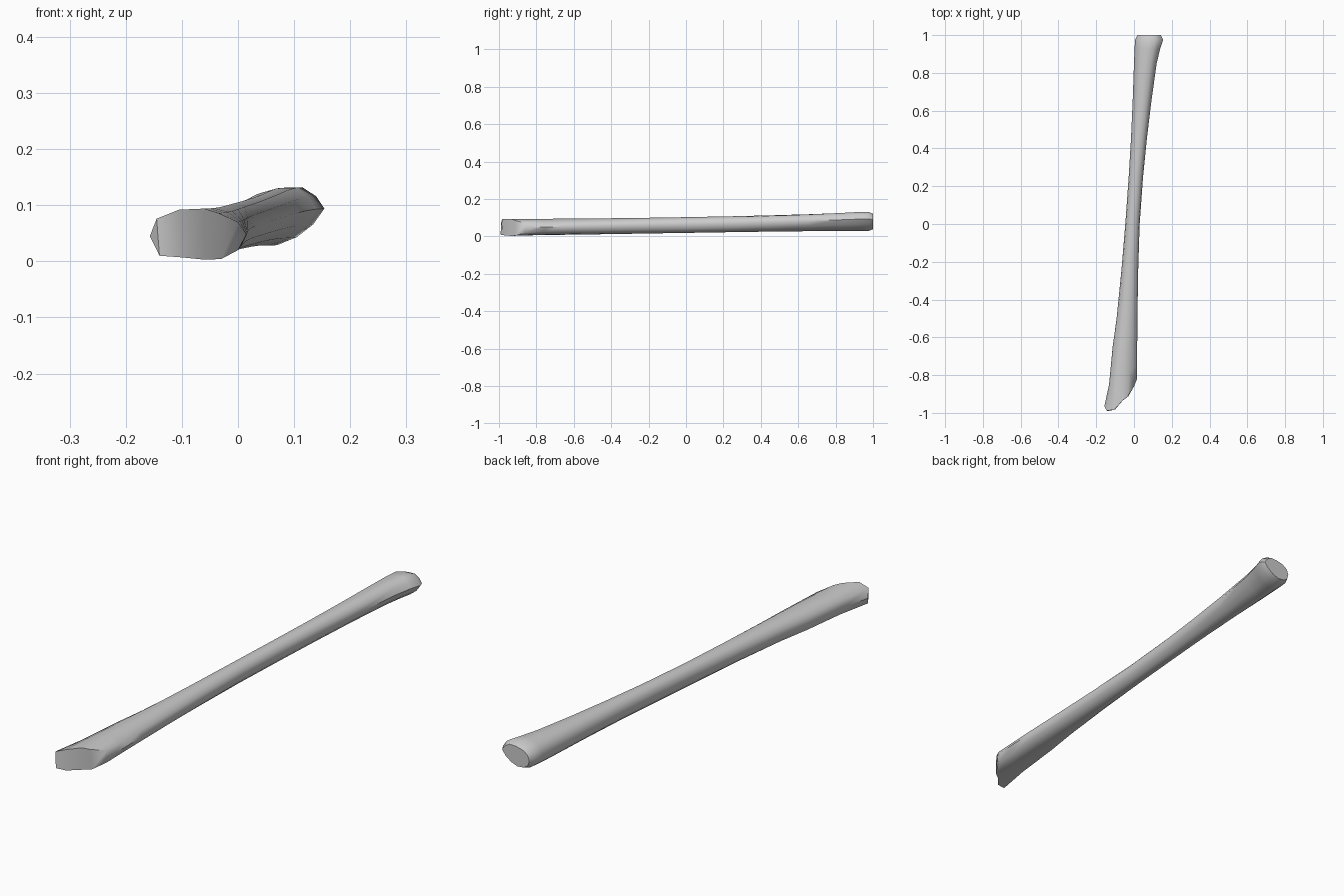
import bpy, bmesh

if "Cube" in bpy.data.objects:
    bpy.data.objects.remove(bpy.data.objects["Cube"])

# Cross-sections (x, z), 12 points: left tip, along the bottom, right tip, back over the top
FRONT = [(-.157, .045), (-.14, .01), (-.10, .007), (-.06, .003), (-.03, .004), (0, .02),
         (.015, .048), (0, .07), (-.035, .086), (-.06, .094), (-.105, .092), (-.145, .076)]
MID = [(0, .5), (.07, .22), (.25, .05), (.5, 0), (.73, .08), (.92, .26),
       (1, .52), (.95, .75), (.76, .93), (.5, 1), (.24, .93), (.06, .76)]
BACK = [(.005, .075), (.012, .048), (.035, .032), (.07, .028), (.105, .042), (.135, .065),
        (.155, .093), (.14, .115), (.115, .131), (.078, .130), (.04, .120), (.015, .102)]

# Stations along the shaft: y, left, right, bottom, top, weight of front shape, weight of back shape
STATIONS = [
    (-.80, -.132, .016, .007, .094, .85, 0),
    (-.65, -.113, .017, .009, .095, .6, 0),
    (-.50, -.092, .018, .011, .096, .35, 0),
    (-.25, -.067, .022, .015, .099, .1, 0),
    (.00, -.046, .030, .019, .103, 0, 0),
    (.25, -.028, .048, .023, .108, 0, .15),
    (.45, -.016, .068, .026, .113, 0, .4),
    (.65, -.007, .092, .028, .119, 0, .7),
    (.85, .000, .120, .028, .127, 0, .95),
    (.93, .003, .139, .028, .131, 0, 1),
    (.975, .006, .154, .029, .132, 0, 1),
]
# Slanted front end seen from above: x, y
END_PLAN = [(-.157, -.965), (-.143, -.992), (-.10, -.982), (-.06, -.935),
            (-.035, -.915), (-.018, -.905), (0, -.86), (.016, -.82)]


def normalise(pts):
    xs, zs = zip(*pts)
    return [((x - min(xs)) / (max(xs) - min(xs)), (z - min(zs)) / (max(zs) - min(zs)))
            for x, z in pts]


def end_y(x):
    for (x0, y0), (x1, y1) in zip(END_PLAN, END_PLAN[1:]):
        if x <= x1:
            return y0 + (y1 - y0) * (x - x0) / (x1 - x0)
    return END_PLAN[-1][1]


nf, nb = normalise(FRONT), normalise(BACK)
bm = bmesh.new()
rings = []

# Flared, slanted front end
rings.append([bm.verts.new((x, end_y(x), z)) for x, z in FRONT])

# Shaft
for y, x0, x1, z0, z1, wf, wb in STATIONS:
    ring = []
    for f, m, b in zip(nf, MID, nb):
        u, v = (f[k] * wf + m[k] * (1 - wf - wb) + b[k] * wb for k in (0, 1))
        # keep the slant in the rings close to the front end
        shift = .05 * max(0, wf - .6) / .25 * (u * 2 - 1)
        ring.append(bm.verts.new((x0 + u * (x1 - x0), y + shift, z0 + v * (z1 - z0))))
    rings.append(ring)

# Bevelled back end
rings.append([bm.verts.new((.08 + (x - .08) * .83, 1, .08 + (z - .08) * .8)) for x, z in BACK])

for a, b in zip(rings, rings[1:]):
    for i in range(12):
        j = (i + 1) % 12
        bm.faces.new((a[i], a[j], b[j], b[i]))

# End caps as strips joining bottom and top points
for ring in (rings[0], rings[-1]):
    for i in range(6):
        quad = [ring[i], ring[i + 1], ring[(11 - i) % 12], ring[(12 - i) % 12]]
        bm.faces.new(list(dict.fromkeys(quad)))

bmesh.ops.recalc_face_normals(bm, faces=bm.faces)
mesh = bpy.data.meshes.new("bone_shaft")
bm.to_mesh(mesh)
bm.free()
bone = bpy.data.objects.new("bone_shaft", mesh)
bpy.context.collection.objects.link(bone)
bpy.context.view_layer.objects.active = bone
bone.select_set(True)
bpy.ops.object.shade_smooth_by_angle(angle=0.8)
